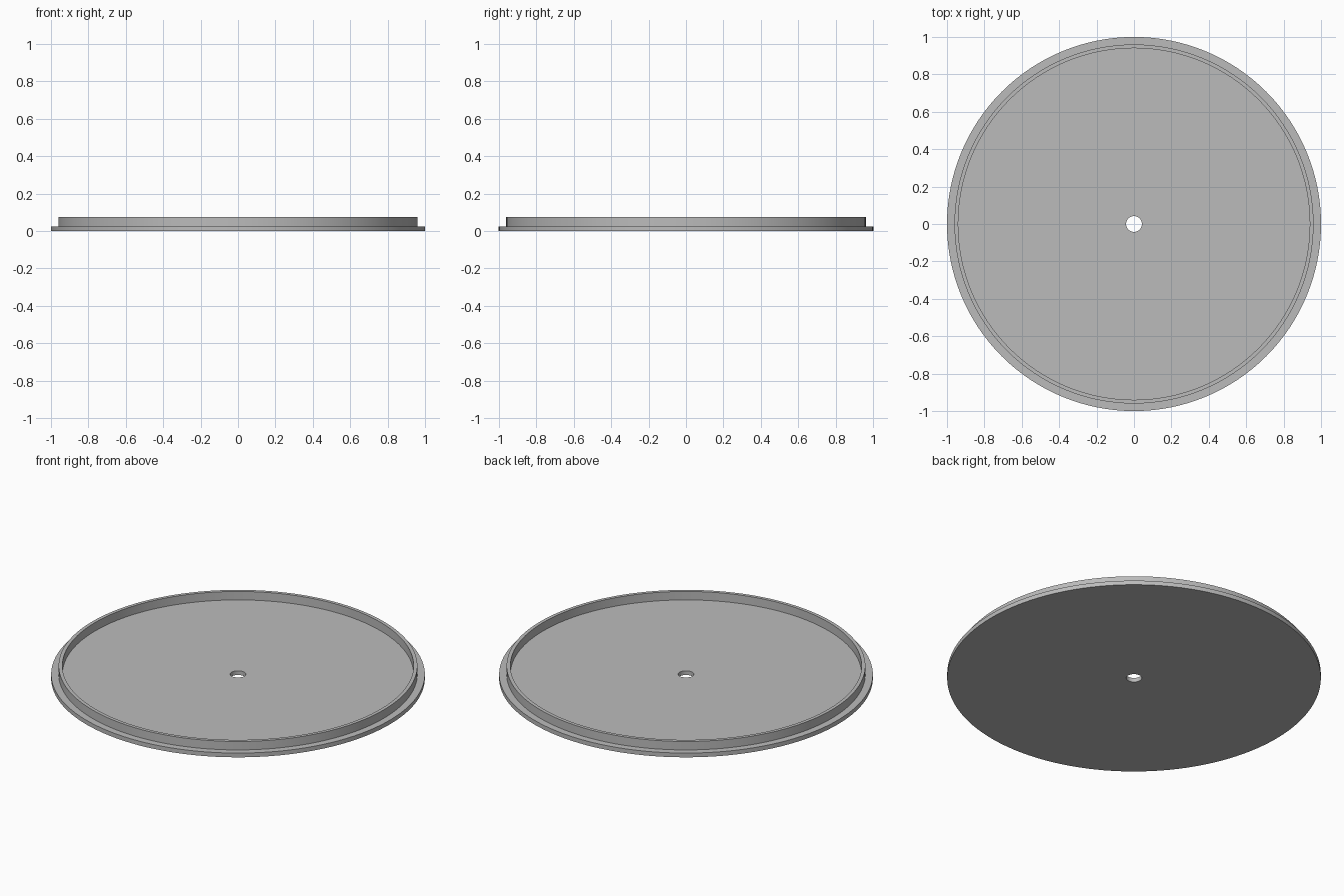
import bpy
import bmesh
import math

SEGMENTS = 128

cube = bpy.data.objects.get("Cube")
if cube:
    bpy.data.objects.remove(cube, do_unlink=True)

# Single grey material
grey = bpy.data.materials.new("plain_grey")
grey.use_nodes = True
colour = (0.5, 0.5, 0.5, 1.0)
grey.diffuse_color = colour
grey.node_tree.nodes["Principled BSDF"].inputs["Base Color"].default_value = colour


def lathe(name, profile, material):
    """Spin a closed (radius, height) profile around the z axis."""
    bm = bmesh.new()
    verts = [bm.verts.new((r, 0, z)) for r, z in profile]
    edges = [bm.edges.new((a, b)) for a, b in zip(verts, verts[1:] + verts[:1])]
    bmesh.ops.spin(bm, geom=verts + edges, axis=(0, 0, 1), cent=(0, 0, 0),
                   angle=math.tau, steps=SEGMENTS, use_duplicate=False)
    bmesh.ops.remove_doubles(bm, verts=bm.verts, dist=0.0001)
    bmesh.ops.recalc_face_normals(bm, faces=bm.faces)
    mesh = bpy.data.meshes.new(name)
    bm.to_mesh(mesh)
    bm.free()
    mesh.materials.append(material)
    obj = bpy.data.objects.new(name, mesh)
    bpy.context.collection.objects.link(obj)
    bpy.ops.object.select_all(action="DESELECT")
    obj.select_set(True)
    bpy.context.view_layer.objects.active = obj
    bpy.ops.object.shade_smooth_by_angle(angle=math.radians(30))
    return obj


# Round lid: pierced floor, raised rim wall and outer flange
HOLE, WALL_IN, WALL_OUT, FLANGE = 0.042, 0.94, 0.96, 1.0
FLOOR, TOP = 0.025, 0.075
lathe("round_lid", [
    (HOLE, 0), (FLANGE, 0), (FLANGE, FLOOR), (WALL_OUT, FLOOR),
    (WALL_OUT, TOP), (WALL_IN, TOP), (WALL_IN, FLOOR), (HOLE, FLOOR),
], grey)
